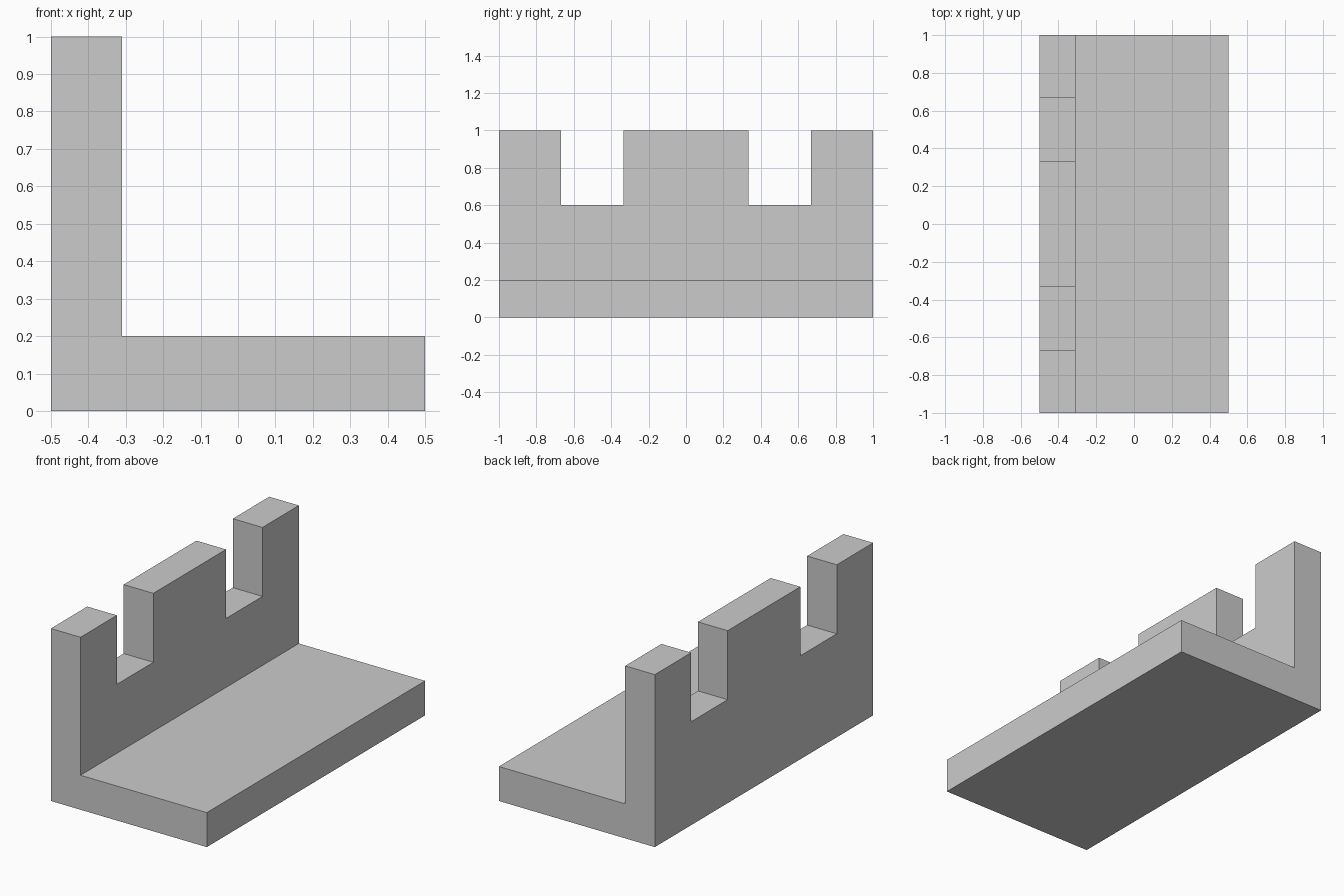
import bpy
import bmesh

if "Cube" in bpy.data.objects:
    bpy.data.objects.remove(bpy.data.objects["Cube"])

WALL_X = -0.31    # inner face of the upright wall
BASE_Z = 0.2      # thickness of the base plate
NOTCH_Z = 0.6     # floor of the notches


def extrude_profile(name, points, offset):
    """Extrude a closed profile into a solid object."""
    bm = bmesh.new()
    face = bm.faces.new([bm.verts.new(p) for p in points])
    ext = bmesh.ops.extrude_face_region(bm, geom=[face])
    moved = [g for g in ext["geom"] if isinstance(g, bmesh.types.BMVert)]
    bmesh.ops.translate(bm, verts=moved, vec=offset)
    bmesh.ops.recalc_face_normals(bm, faces=bm.faces)
    mesh = bpy.data.meshes.new(name)
    bm.to_mesh(mesh)
    bm.free()
    obj = bpy.data.objects.new(name, mesh)
    bpy.context.collection.objects.link(obj)
    return obj


# L-shaped bracket: base plate and upright wall in one profile
profile = [(-0.5, 0), (0.5, 0), (0.5, BASE_Z),
           (WALL_X, BASE_Z), (WALL_X, 1), (-0.5, 1)]
bracket = extrude_profile("notched_bracket",
                          [(x, -1, z) for x, z in profile], (0, 2, 0))

# Two square notches cut into the top of the wall
for side, y in (("front", -0.5), ("back", 0.5)):
    y0, y1 = y - 0.167, y + 0.167
    corners = [(y0, NOTCH_Z), (y1, NOTCH_Z), (y1, 1.2), (y0, 1.2)]
    cutter = extrude_profile(f"{side}_notch_cutter",
                             [(-0.6, a, z) for a, z in corners], (0.4, 0, 0))
    cutter.hide_render = True
    cutter.hide_set(True)
    cutter.display_type = 'WIRE'
    mod = bracket.modifiers.new(f"{side}_notch", 'BOOLEAN')
    mod.operation = 'DIFFERENCE'
    mod.solver = 'EXACT'
    mod.object = cutter
